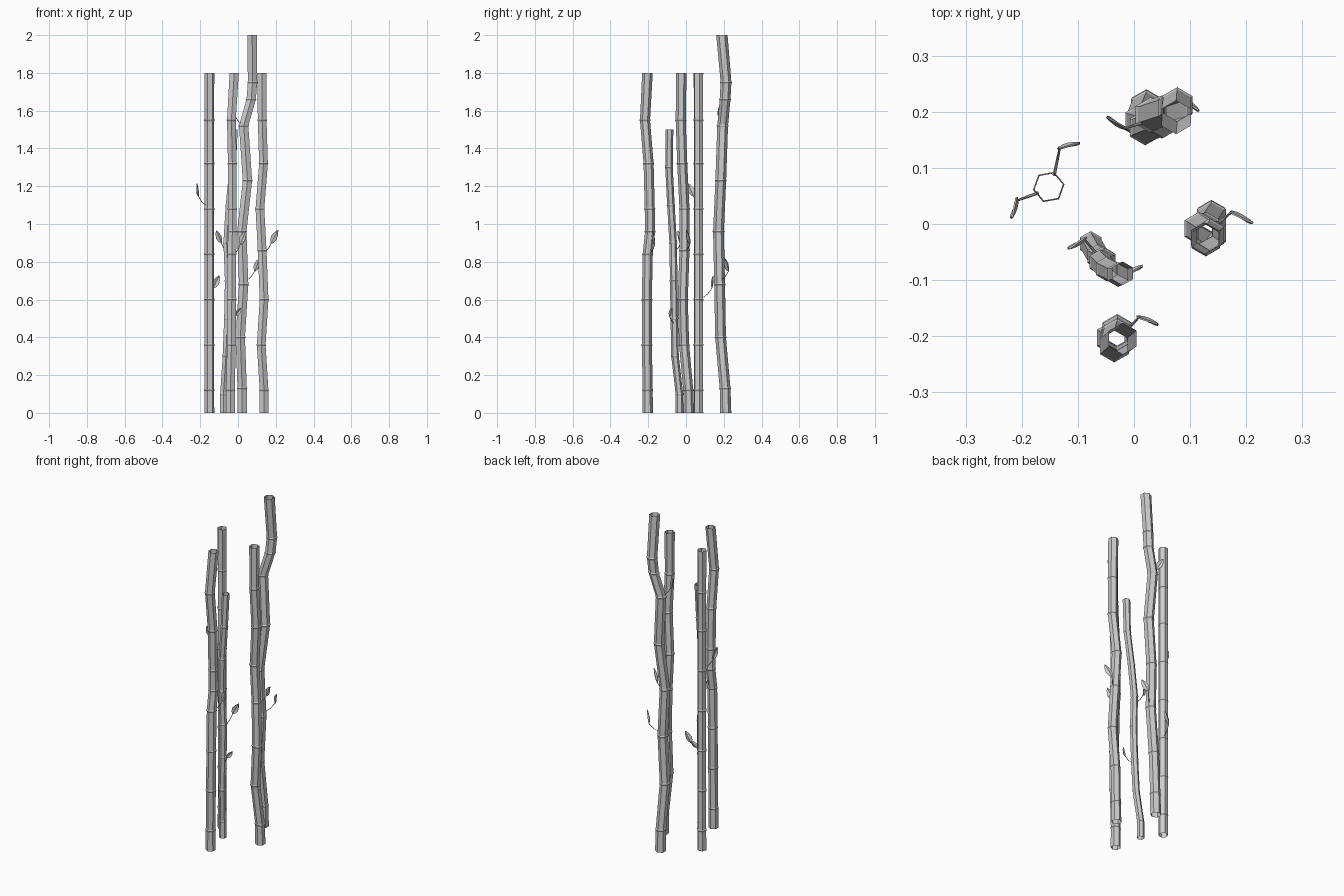
import bpy, bmesh, math
from mathutils import Vector

if "Cube" in bpy.data.objects:
    bpy.data.objects.remove(bpy.data.objects["Cube"])


def finish(bm, name):
    bmesh.ops.recalc_face_normals(bm, faces=bm.faces[:])
    me = bpy.data.meshes.new(name)
    bm.to_mesh(me)
    bm.free()
    ob = bpy.data.objects.new(name, me)
    bpy.context.collection.objects.link(ob)
    return ob


def loft(name, rings):
    """Open-ended tube through rings of equal length."""
    bm = bmesh.new()
    rows = [[bm.verts.new(p) for p in r] for r in rings]
    n = len(rows[0])
    for a, b in zip(rows, rows[1:]):
        for i in range(n):
            j = (i + 1) % n
            bm.faces.new((a[i], a[j], b[j], b[i]))
    return finish(bm, name)


def ring(c, r, turn):
    return [(c[0] + r * math.cos(turn + i * math.pi / 3),
             c[1] + r * math.sin(turn + i * math.pi / 3), c[2]) for i in range(6)]


def stalk(name, pts, r, turn):
    # hexagonal cane with a slight swelling at every joint
    pts = [Vector(p) for p in pts]
    turn = math.radians(turn)
    rings = [ring(pts[0], r, turn)]
    for a, p, b in zip(pts, pts[1:], pts[2:]):
        lo = p + (a - p).normalized() * 0.007
        hi = p + (b - p).normalized() * 0.007
        rings += [ring(lo, r * 0.95, turn), ring(p, r * 1.06, turn), ring(hi, r * 0.95, turn)]
    rings.append(ring(pts[-1], r, turn))
    loft(name, rings)


def twig(name, a, b):
    # thin bent stem
    a, b = Vector(a), Vector(b)
    m = a.lerp(b, 0.55) - Vector((0, 0, 0.008))
    loft(name, [ring(a, 0.003, 0), ring(m, 0.0025, 0), ring(b, 0.002, 0)])


def leaf(name, a, b, width):
    # folded pointed blade standing in a vertical plane
    a, b = Vector(a), Vector(b)
    axis = b - a
    normal = Vector((axis.y, -axis.x, 0)).normalized()
    side = normal.cross(axis).normalized()
    bm = bmesh.new()
    mid, left, right = [], [], []
    for t, w in ((0, 0.12), (0.2, 0.75), (0.45, 1), (0.75, 0.65), (1, 0.04)):
        p = a + axis * t
        mid.append(bm.verts.new(p - normal * 0.003 * w))
        for row, s in ((left, -1), (right, 1)):
            row.append(bm.verts.new(p + side * s * w * width / 2 + normal * 0.003 * w))
    for i in range(4):
        bm.faces.new((left[i], mid[i], mid[i + 1], left[i + 1]))
        bm.faces.new((mid[i], right[i], right[i + 1], mid[i + 1]))
    ob = finish(bm, name)
    mod = ob.modifiers.new("thickness", 'SOLIDIFY')
    mod.thickness = 0.003
    mod.offset = 0


# canes
stalk("straight_cane", [(-.152, .066, z) for z in
      (0, .12, .36, .6, .84, 1.08, 1.32, 1.55, 1.8)], .027, 10)
stalk("front_cane", [(-.04, -.203, 0), (-.04, -.203, .12), (-.035, -.207, .36),
      (-.033, -.207, .6), (-.033, -.203, .84), (-.03, -.19, .96), (-.03, -.192, 1.08),
      (-.03, -.198, 1.32), (-.035, -.217, 1.55), (-.02, -.204, 1.8)], .028, 30)
stalk("right_cane", [(.138, .015, 0), (.138, .012, .12), (.123, -.01, .36),
      (.138, -.017, .6), (.128, -.008, .86), (.116, -.008, 1.08), (.135, -.02, 1.32),
      (.128, -.028, 1.55), (.126, -.025, 1.8)], .028, 30)
stalk("tall_cane", [(.022, .21, 0), (.022, .207, .13), (.012, .183, .4), (.03, .178, .68),
      (.02, .172, .96), (.05, .184, 1.23), (.03, .194, 1.52), (.07, .207, 1.66),
      (.077, .212, 1.75), (.075, .19, 2.0)], .03, 30)
stalk("short_cane", [(-.077, -.035, 0), (-.077, -.035, .1), (-.064, -.058, .3),
      (-.056, -.062, .5), (-.052, -.065, .7), (-.06, -.068, .9), (-.048, -.08, 1.1),
      (-.028, -.09, 1.3), (-.02, -.088, 1.5)], .021, 30)

# twigs with leaves: stem start, leaf base, leaf tip, leaf width
shoots = [
    ((-.142, .088, .61), (-.132, .137, .66), (-.098, .145, .728), .036),
    ((-.172, .055, 1.1), (-.208, .042, 1.145), (-.217, .012, 1.215), .036),
    ((-.012, -.188, .85), (.01, -.165, .89), (.042, -.178, .965), .036),
    ((.148, .0, .86), (.175, .022, .897), (.212, .002, .968), .036),
    ((.02, .182, 1.53), (-.018, .17, 1.575), (-.048, .19, 1.645), .036),
    ((.045, .185, .7), (.088, .225, .75), (.115, .203, .82), .036),
    ((-.065, -.055, .86), (-.088, -.028, .9), (-.116, -.044, .965), .034),
    ((-.045, -.065, .475), (-.012, -.088, .513), (.015, -.074, .555), .026),
]
for i, (s, a, b, w) in enumerate(shoots, 1):
    twig(f"twig_{i}", s, a)
    leaf(f"leaf_{i}", a, b, w)
